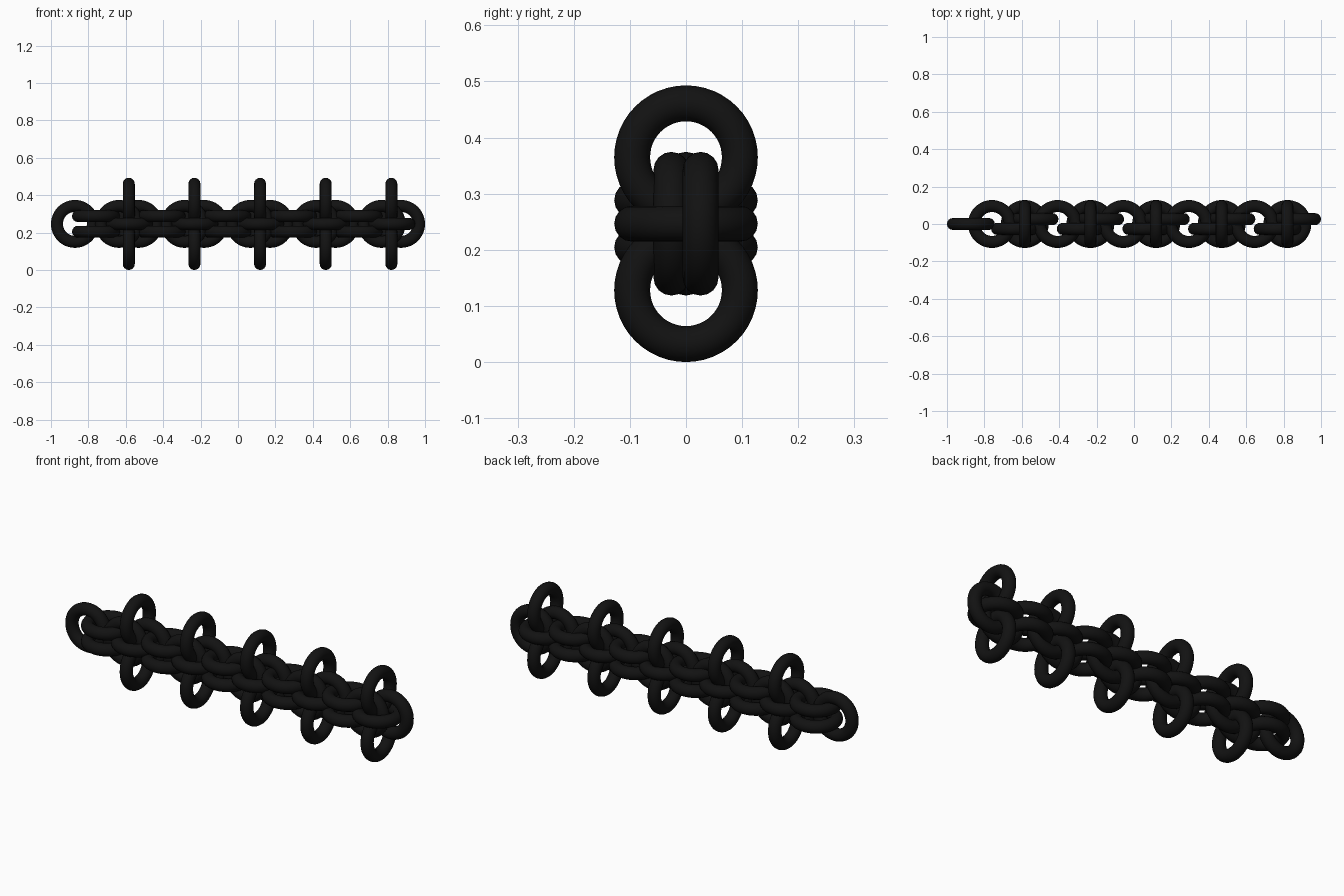
import bpy
from math import pi

if "Cube" in bpy.data.objects:
    bpy.data.objects.remove(bpy.data.objects["Cube"])

R, T = 0.096, 0.032          # ring radius and wire radius
PITCH, X0, ZC = 0.351, -0.584, 0.2465

black = bpy.data.materials.new("black_metal")
black.diffuse_color = (0.006, 0.006, 0.006, 1)
black.use_nodes = True
black.node_tree.nodes["Principled BSDF"].inputs["Base Color"].default_value = black.diffuse_color

# Master ring; every other link shares its mesh
bpy.ops.mesh.primitive_torus_add(major_radius=R, minor_radius=T,
                                 major_segments=48, minor_segments=16)
end_link = bpy.context.object
end_link.name = "end_link"
bpy.ops.object.shade_smooth()
end_link.data.materials.append(black)

FLAT, UPRIGHT, CROSS = (0, 0, 0), (pi / 2, 0, 0), (0, pi / 2, 0)
end_link.location = (-0.872, 0, ZC)
end_link.rotation_euler = UPRIGHT


def link(name, loc, rot):
    ob = bpy.data.objects.new(name, end_link.data)
    ob.location, ob.rotation_euler = loc, rot
    bpy.context.collection.objects.link(ob)


for i in range(5):
    x = X0 + i * PITCH
    # Single flat link in the heart of each knot
    link("core_link", (x, 0, ZC), FLAT)
    for s in (-1, 1):
        # Stacked flat links joining to the previous knot
        link("flat_link", (x - PITCH / 2, 0, ZC + s * 0.042), FLAT)
        # Upright links, staggered along the chain
        link("upright_link", (x + s * 0.052, s * 0.026, ZC), UPRIGHT)
        # Crosswise links sticking out above and below
        link("cross_link", (x, 0, ZC + s * 0.1185), CROSS)
